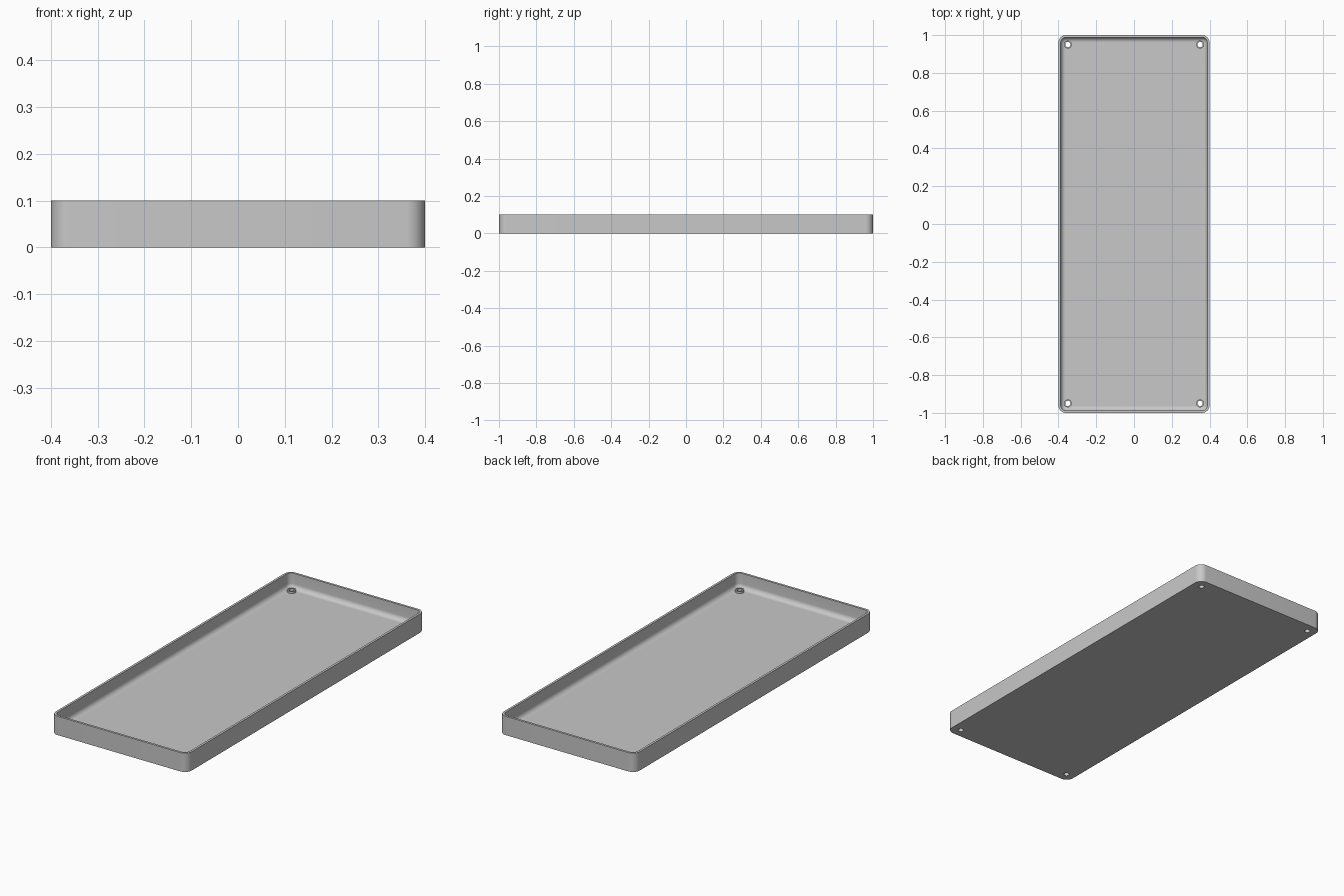
import bpy, bmesh
from math import sin, cos, pi

WIDTH, LENGTH, HEIGHT = 0.8, 2.0, 0.1
CORNER, WALL, FLOOR, FILLET = 0.04, 0.012, 0.02, 0.025
HOLE_R, BOSS_R, BOSS_TOP = 0.014, 0.021, 0.031
HOLE_X, HOLE_Y = 0.35, 0.95

cube = bpy.data.objects.get("Cube")
if cube:
    bpy.data.objects.remove(cube, do_unlink=True)

grey = bpy.data.materials.new("light grey")
grey.use_nodes = True
grey.diffuse_color = (0.58, 0.58, 0.58, 1)
grey.node_tree.nodes["Principled BSDF"].inputs["Base Color"].default_value = grey.diffuse_color


def rounded_ring(inset, z, steps=10):
    """Rounded rectangle outline, moved inwards by inset."""
    r = max(CORNER - inset, 0.002)
    cx, cy = WIDTH / 2 - inset - r, LENGTH / 2 - inset - r
    ring = []
    for q, (sx, sy) in enumerate([(1, 1), (-1, 1), (-1, -1), (1, -1)]):
        for i in range(steps + 1):
            a = (q + i / steps) * pi / 2
            ring.append((sx * cx + r * cos(a), sy * cy + r * sin(a), z))
    return ring


def circle(x, y, r, z, n=32):
    return [(x + r * cos(2 * pi * i / n), y + r * sin(2 * pi * i / n), z) for i in range(n)]


def loft(name, rings, caps=True):
    """Skin a stack of outlines, optionally closing both ends."""
    bm = bmesh.new()
    loops = [[bm.verts.new(p) for p in ring] for ring in rings]
    for a, b in zip(loops, loops[1:]):
        for i in range(len(a)):
            j = (i + 1) % len(a)
            bm.faces.new((a[i], a[j], b[j], b[i]))
    if caps:
        bm.faces.new(loops[0][::-1])
        bm.faces.new(loops[-1])
    bmesh.ops.recalc_face_normals(bm, faces=bm.faces)
    mesh = bpy.data.meshes.new(name)
    bm.to_mesh(mesh)
    bm.free()
    mesh.materials.append(grey)
    obj = bpy.data.objects.new(name, mesh)
    bpy.context.collection.objects.link(obj)
    return obj


def select(obj):
    bpy.ops.object.select_all(action='DESELECT')
    obj.select_set(True)
    bpy.context.view_layer.objects.active = obj


# Tray: outer wall, rim, inner wall, then a rounded transition to the floor
rings = [rounded_ring(0, 0), rounded_ring(0, HEIGHT), rounded_ring(WALL, HEIGHT)]
for i in range(9):
    a = i / 8 * pi / 2
    rings.append(rounded_ring(WALL + FILLET * (1 - cos(a)), FLOOR + FILLET * (1 - sin(a))))
tray = loft("tray", rings)

# Corner screw holes with low raised collars
parts = [tray]
for side, x in (("left", HOLE_X), ("right", -HOLE_X)):
    for end, y in (("front", -HOLE_Y), ("back", HOLE_Y)):
        cutter = loft("hole_cutter", [circle(x, y, HOLE_R, -0.05), circle(x, y, HOLE_R, 0.06)])
        cutter.hide_render = True
        mod = tray.modifiers.new("hole", 'BOOLEAN')
        mod.operation, mod.solver, mod.object = 'DIFFERENCE', 'EXACT', cutter
        select(tray)
        bpy.ops.object.modifier_apply(modifier=mod.name)
        bpy.data.objects.remove(cutter, do_unlink=True)
        parts.append(loft(f"{end}_{side}_screw_collar", [
            circle(x, y, BOSS_R, FLOOR), circle(x, y, BOSS_R, BOSS_TOP),
            circle(x, y, HOLE_R, BOSS_TOP), circle(x, y, HOLE_R, FLOOR)], caps=False))

# Smooth shading with crisp rims
for obj in parts:
    select(obj)
    bpy.ops.object.shade_smooth_by_angle(angle=pi / 6)
